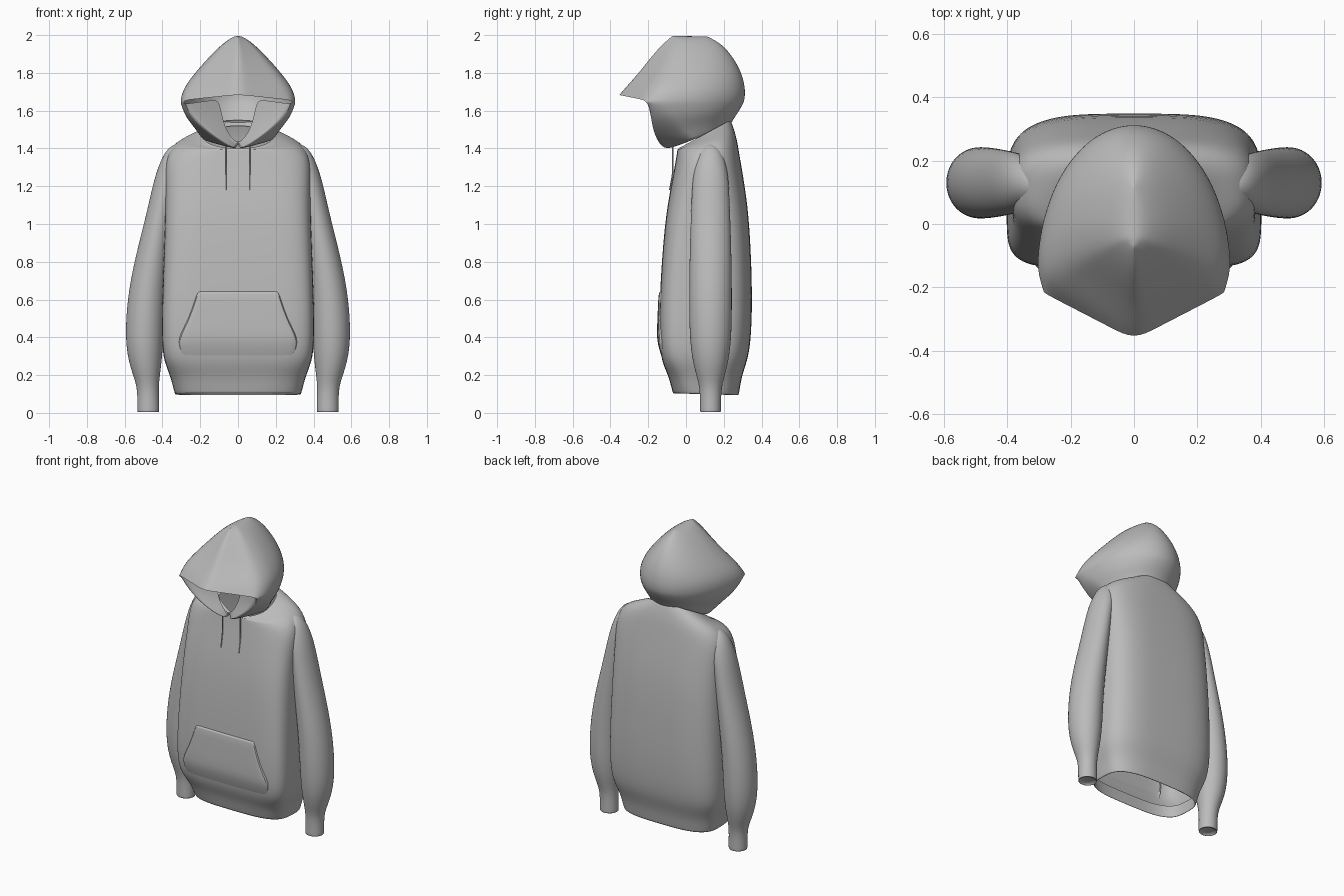
import bpy
import bmesh
from math import cos, sin, pi, tau, radians

if "Cube" in bpy.data.objects:
    bpy.data.objects.remove(bpy.data.objects["Cube"])

# One cloth colour
cloth = bpy.data.materials.new("grey cloth")
cloth.use_nodes = True
cloth.diffuse_color = (0.5, 0.5, 0.5, 1)
cloth.node_tree.nodes["Principled BSDF"].inputs["Base Color"].default_value = cloth.diffuse_color


def lerp(a, b, t):
    return a + (b - a) * t


def spow(value, power):
    return abs(value) ** power * (1 if value >= 0 else -1)


def loft(name, rows, closed=False, cap=False, skip=lambda i, j: False, levels=2):
    """Skin rows of points (top row first), mirror across x and smooth."""
    bm = bmesh.new()
    grid = [[bm.verts.new(p) for p in row] for row in rows]
    count = len(rows[0])
    for i in range(len(rows) - 1):
        for j in range(count if closed else count - 1):
            k = (j + 1) % count
            if not skip(i, j):
                bm.faces.new((grid[i + 1][j], grid[i + 1][k], grid[i][k], grid[i][j]))
    if cap:
        bm.faces.new(grid[0])
        bm.faces.new(grid[-1][::-1])
    bmesh.ops.remove_doubles(bm, verts=bm.verts, dist=0.0005)
    mesh = bpy.data.meshes.new(name)
    bm.to_mesh(mesh)
    bm.free()
    mesh.materials.append(cloth)
    obj = bpy.data.objects.new(name, mesh)
    bpy.context.collection.objects.link(obj)
    mirror = obj.modifiers.new("mirror", 'MIRROR')
    mirror.use_clip = True
    if levels:
        sub = obj.modifiers.new("smooth", 'SUBSURF')
        sub.levels = sub.render_levels = levels
    bpy.ops.object.select_all(action='DESELECT')
    obj.select_set(True)
    bpy.context.view_layer.objects.active = obj
    bpy.ops.object.shade_smooth_by_angle(angle=radians(50))
    return obj


# Torso: half sections
# (front z, back z, half width, front y, back y, front squareness, back squareness)
TORSO = [
    (1.40, 1.55, .19, -.04, .235, 2.2, 2.2),
    (1.39, 1.53, .23, -.045, .245, 2.3, 2.3),
    (1.40, 1.46, .34, -.045, .268, 2.7, 2.7),
    (1.33, 1.36, .39, -.055, .284, 3.2, 3),
    (1.2, 1.2, .385, -.08, .312, 4, 3.2),
    (1, 1, .387, -.115, .338, 5, 3.5),
    (.6, .6, .403, -.142, .354, 6, 3.6),
    (.34, .34, .406, -.142, .342, 6, 3.6),
    (.25, .25, .383, -.12, .315, 5, 3.4),
    (.19, .18, .355, -.09, .292, 4, 3.2),
    (.1, .09, .335, -.07, .28, 3.4, 3.2),
    (.1, .09, .327, -.062, .272, 3.4, 3.2),
    (.19, .18, .34, -.078, .28, 3.4, 3.2),
]


def torso_row(zf, zb, w, yf, yb, nf, nb):
    row = []
    for s in range(21):
        a = lerp(-pi / 2, pi / 2, s / 20)
        n = nf if a < 0 else nb
        t = (spow(sin(a), 2 / n) + 1) / 2
        row.append((0 if s in (0, 20) else w * abs(cos(a)) ** (2 / n),
                    lerp(yf, yb, t), lerp(zf, zb, t)))
    return row


torso = loft("torso", [torso_row(*r) for r in TORSO])

# Sleeves: (z, centre x, half width, half depth)
SLEEVE = [
    (1.425, .315, .02, .02), (1.39, .335, .05, .06), (1.3, .358, .068, .09),
    (1.2, .385, .069, .1), (1, .422, .077, .108), (.8, .459, .093, .114),
    (.6, .487, .102, .116), (.4, .496, .104, .114), (.27, .492, .09, .097),
    (.18, .482, .067, .071), (.12, .476, .057, .057), (.01, .475, .06, .057),
    (0, .475, .057, .055), (.02, .475, .045, .044),
]
loft("sleeves", [[(cx + rx * cos(tau * s / 16), .13 + ry * sin(tau * s / 16), z)
                  for s in range(16)] for z, cx, rx, ry in SLEEVE],
     closed=True, cap=True)

# Hood: centre edge (x, y, z), cheek (x, y, z), half width, widest y, back (y, z)
HOOD = [
    ((0, -.055, 2.01), (0, -.03, 2.012), 0, .01, (.085, 2.005)),
    ((0, -.115, 1.965), (.065, -.055, 1.965), .07, -.01, (.175, 1.965)),
    ((0, -.18, 1.9), (.125, -.085, 1.9), .14, -.02, (.24, 1.9)),
    ((0, -.26, 1.8), (.215, -.125, 1.8), .23, -.04, (.298, 1.8)),
    ((0, -.335, 1.72), (.275, -.18, 1.72), .292, -.1, (.316, 1.71)),
    ((0, -.365, 1.685), (.29, -.215, 1.655), .307, -.15, (.312, 1.66)),
    # below here the centre edge is the inner neckline
    ((.1, -.1, 1.66), (.285, -.21, 1.635), .305, -.15, (.304, 1.635)),
    ((.085, -.1, 1.57), (.245, -.2, 1.555), .28, -.1, (.28, 1.595)),
    ((.06, -.105, 1.49), (.14, -.18, 1.465), .225, -.04, (.255, 1.56)),
    ((0, -.105, 1.41), (.01, -.125, 1.385), .19, .01, (.235, 1.525)),
    ((0, -.06, 1.43), (.01, -.055, 1.41), .175, .03, (.225, 1.52)),
]
PANEL = 4
LAST_PEAK = 5


def hood_row(edge, cheek, w, ym, back):
    row = [tuple(lerp(a, b, s / PANEL) for a, b in zip(edge, cheek)) for s in range(PANEL + 1)]
    for s in range(11):
        a = pi / 2 * s / 10
        y = lerp(ym, back[0], sin(a))
        t = (y - cheek[1]) / (back[0] - cheek[1])
        row.append((0 if s == 10 else w * cos(a), y, lerp(cheek[2], back[1], t)))
    return row


loft("hood", [hood_row(*r) for r in HOOD],
     skip=lambda i, j: i == LAST_PEAK and j < PANEL)

# Find the chest surface so that the pocket and cords lie on it
bpy.context.view_layer.update()
depsgraph = bpy.context.evaluated_depsgraph_get()
chest = torso.evaluated_get(depsgraph)


def front_y(x, z):
    hit, point, _, _ = chest.ray_cast((x, -1, z), (0, 1, 0))
    return point.y if hit else -.1


# Pouch pocket: (z, half width, lift from the cloth), fading out at the bottom
POCKET = [(.645, .208, -.004), (.637, .212, .008), (.6, .226, .009), (.5, .258, .011),
          (.41, .308, .015), (.37, .312, .012), (.32, .3, .004), (.27, .29, -.004)]
rows = []
for z, w, lift in POCKET:
    row = [(w * s / 10, front_y(w * s / 10, z) - lift, z) for s in range(11)]
    row.append((w + .004, front_y(w + .004, z) + .006, z))
    rows.append(row)
loft("pouch_pocket", rows, levels=1)

# Drawcords hanging from the neckline
rows = []
for s in range(9):
    z = lerp(1.43, 1.18, s / 8)
    y = min(front_y(.066, min(z, 1.36)), -.066) - .004
    rows.append([(.066 + .004 * cos(tau * k / 6), y + .004 * sin(tau * k / 6), z) for k in range(6)])
loft("drawcords", rows, closed=True, cap=True, levels=0)
